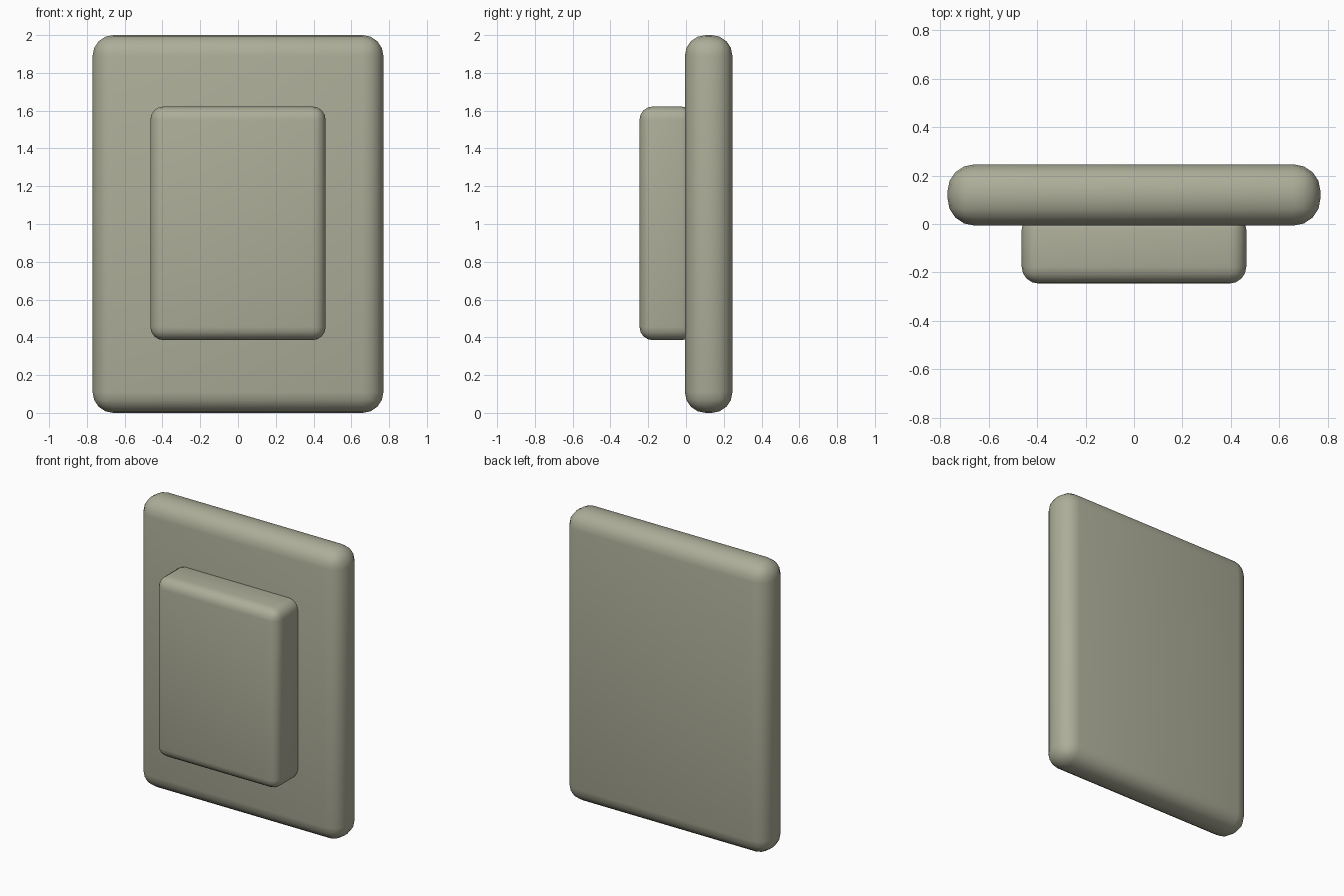
import bpy

if "Cube" in bpy.data.objects:
    bpy.data.objects.remove(bpy.data.objects["Cube"])

# one flat grey-olive colour
mat = bpy.data.materials.new("grey_olive")
mat.diffuse_color = (0.42, 0.42, 0.32, 1)
mat.use_nodes = True
mat.node_tree.nodes["Principled BSDF"].inputs["Base Color"].default_value = mat.diffuse_color


def rounded_box(name, lo, hi, radius, segments):
    """Box between two corners with all edges rounded."""
    bpy.ops.mesh.primitive_cube_add(size=1, location=[(a + b) / 2 for a, b in zip(lo, hi)])
    ob = bpy.context.object
    ob.name = name
    ob.scale = [b - a for a, b in zip(lo, hi)]
    bpy.ops.object.transform_apply(location=False, rotation=False, scale=True)
    ob.data.materials.append(mat)
    bev = ob.modifiers.new("round", 'BEVEL')
    bev.width = radius
    bev.segments = segments
    bpy.ops.object.modifier_apply(modifier="round")
    bpy.ops.object.shade_smooth_by_angle()
    return ob


# large back plate
rounded_box("back_plate", (-0.77, -0.006, 0), (0.77, 0.246, 2), 0.11, 4)
# raised block on the front
rounded_box("front_block", (-0.464, -0.246, 0.385), (0.464, 0.045, 1.622), 0.07, 4)
